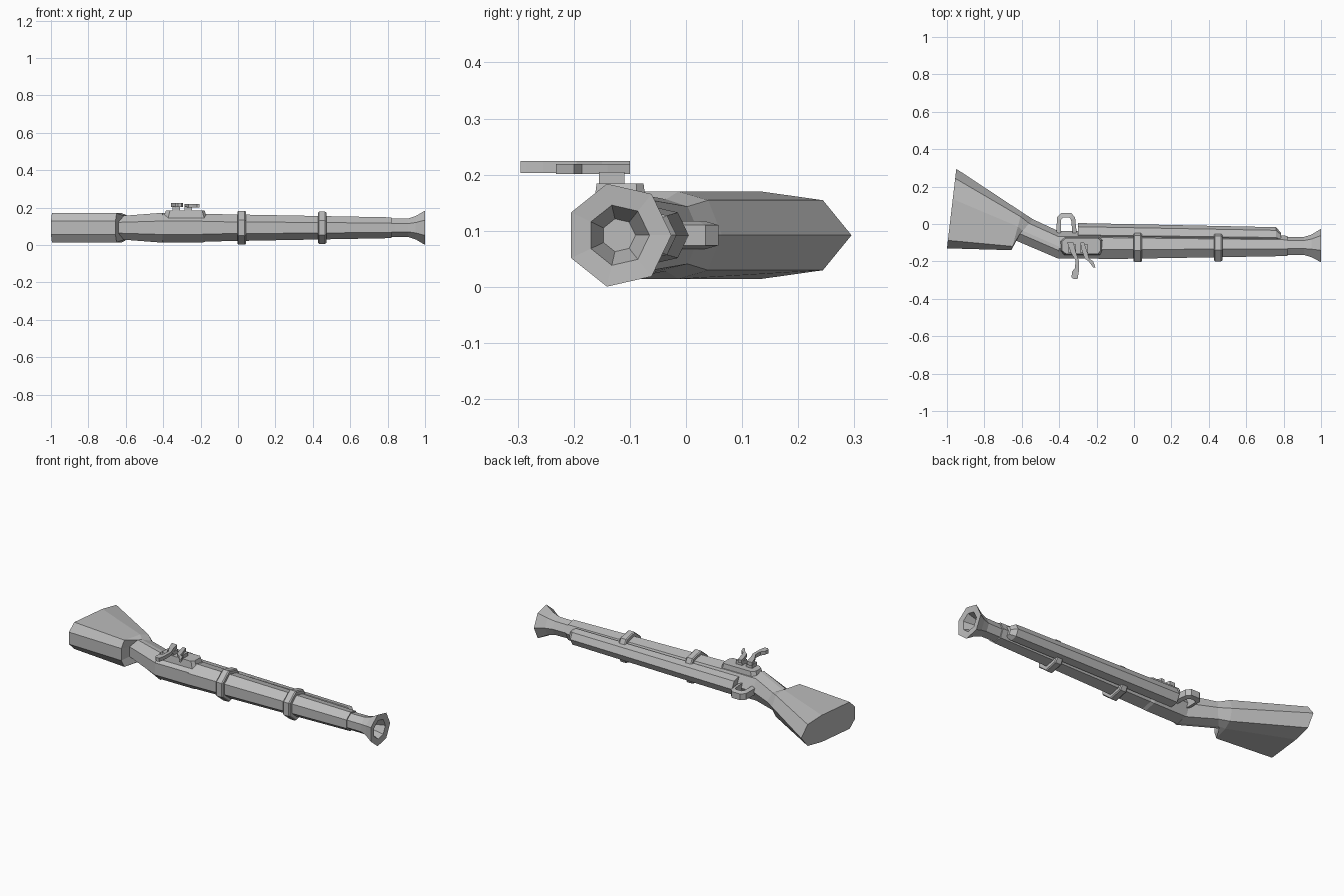
import bpy, bmesh
from math import sin, cos, tau
from mathutils import Vector

cube = bpy.data.objects.get("Cube")
if cube:
    bpy.data.objects.remove(cube, do_unlink=True)

grey = bpy.data.materials.new("plain grey")
grey.use_nodes = True
shade = (0.5, 0.5, 0.5, 1)
grey.diffuse_color = shade
grey.node_tree.nodes["Principled BSDF"].inputs["Base Color"].default_value = shade

AXIS_Y, AXIS_Z = -0.12, 0.092


def finish(name, bm):
    bmesh.ops.recalc_face_normals(bm, faces=bm.faces)
    mesh = bpy.data.meshes.new(name)
    bm.to_mesh(mesh)
    bm.free()
    mesh.materials.append(grey)
    obj = bpy.data.objects.new(name, mesh)
    bpy.context.collection.objects.link(obj)
    return obj


def loft(name, rings):
    """Skin a list of equal rings and cap both ends."""
    bm = bmesh.new()
    rows = [[bm.verts.new(p) for p in ring] for ring in rings]
    n = len(rows[0])
    for a, b in zip(rows, rows[1:]):
        for i in range(n):
            j = (i + 1) % n
            bm.faces.new((a[i], a[j], b[j], b[i]))
    bm.faces.new(rows[0])
    bm.faces.new(rows[-1])
    return finish(name, bm)


def hept(x, r, cy=AXIS_Y, tall=1.0):
    """Seven-sided ring around the length axis, one corner toward +y."""
    return [Vector((x, cy + r * cos(tau * i / 7), AXIS_Z + tall * r * sin(tau * i / 7)))
            for i in range(7)]


def stock_ring(low, high, half, shape):
    """Ring from the comb point to the belly point, mirrored in z."""
    low, high = Vector(low), Vector(high)
    side = [(*low.lerp(high, t), h * half) for t, h in shape]
    top = [Vector((x, y, AXIS_Z + h)) for x, y, h in side]
    bottom = [Vector((x, y, AXIS_Z - h)) for x, y, h in reversed(side[:-1])]
    return top + bottom


def plate(name, outline, z0, z1, inset=1.0):
    """Extrude an xy outline in z, optionally tapering the top."""
    pts = [Vector((x, y, 0)) for x, y in outline]
    mid = sum(pts, Vector()) / len(pts)
    up = Vector((0, 0, 1))
    return loft(name, [[p + up * z0 for p in pts],
                       [mid + (p - mid) * inset + up * z1 for p in pts]])


# Butt, comb step and wrist
BUTT = [(0, 0.45), (0.1, 1), (0.62, 1), (0.88, 0.8), (1, 0)]
WRIST = [(0, 0.45), (0.3, 1), (0.45, 1), (0.8, 0.8), (1, 0)]
loft("stock", [
    stock_ring((-1, -0.13), (-0.95, 0.295), 0.078, BUTT),
    stock_ring((-0.655, -0.14), (-0.6, 0.064), 0.078, BUTT),
    stock_ring((-0.64, -0.085), (-0.54, 0.025), 0.064, WRIST),
    stock_ring((-0.405, -0.185), (-0.395, -0.042), 0.08, WRIST)])

# Receiver and tapered barrel
loft("receiver", [hept(-0.405, 0.077, -0.115, 1.06), hept(-0.19, 0.077, -0.115, 1.06),
                  hept(-0.165, 0.073)])
loft("barrel_jacket", [hept(-0.19, 0.076), hept(0.82, 0.057)])

# Flared muzzle with an open bore
loft("muzzle", [hept(x, r) for x, r in
                [(0.78, 0.05), (0.84, 0.05), (0.91, 0.051), (0.95, 0.064), (1, 0.094),
                 (0.997, 0.055), (0.93, 0.03)]])

# Fore stock running under the barrel
loft("fore_stock", [hept(-0.3, 0.052, -0.047), hept(0.758, 0.045, -0.062),
                    hept(0.785, 0.03, -0.075)])

# Bands around the barrel
for name, x, r in [("rear_band", 0.02, 0.093), ("front_band", 0.45, 0.088)]:
    loft(name, [hept(x + dx, r - dr) for dx, dr in
                [(-0.022, 0.025), (-0.022, 0.005), (-0.016, 0),
                 (0.016, 0), (0.022, 0.005), (0.022, 0.025)]])

# Trigger guard: flat strap bent into an arch
outer = [(-0.415, -0.06), (-0.412, 0.035), (-0.39, 0.058),
         (-0.335, 0.058), (-0.315, 0.035), (-0.305, -0.06)]
inner = [(-0.392, -0.06), (-0.39, 0.022), (-0.38, 0.034),
         (-0.345, 0.034), (-0.336, 0.022), (-0.328, -0.06)]
loft("trigger_guard", [
    [Vector((*o, AXIS_Z - 0.018)), Vector((*o, AXIS_Z + 0.018)),
     Vector((*i, AXIS_Z + 0.025)), Vector((*i, AXIS_Z - 0.025))]
    for o, i in zip(outer, inner)])

# Lock plate with clipped corners
plate("lock_plate", [(-0.4, -0.145), (-0.375, -0.165), (-0.18, -0.165), (-0.165, -0.145),
                     (-0.165, -0.085), (-0.18, -0.07), (-0.375, -0.07), (-0.4, -0.09)],
      0.14, 0.184, 0.88)

# Cock and frizzen standing on small pivots
for name, x in [("cock_pivot", -0.33), ("frizzen_pivot", -0.265)]:
    plate(name, [(x - 0.02, -0.155), (x + 0.02, -0.155),
                 (x + 0.02, -0.11), (x - 0.02, -0.11)], 0.175, 0.205)


def arm(name, path, z0, z1):
    """Flat lever: path entries are x, y and half width."""
    left = [(x - w, y) for x, y, w in path]
    right = [(x + w, y) for x, y, w in reversed(path)]
    return plate(name, left + right, z0, z1)


arm("cock", [(-0.34, -0.1, 0.017), (-0.325, -0.15, 0.014), (-0.304, -0.195, 0.009),
             (-0.305, -0.235, 0.01), (-0.313, -0.255, 0.018), (-0.317, -0.285, 0.017),
             (-0.312, -0.295, 0.01)], 0.203, 0.224)
arm("frizzen", [(-0.277, -0.1, 0.01), (-0.266, -0.14, 0.013), (-0.252, -0.185, 0.012),
                (-0.23, -0.2, 0.012), (-0.212, -0.232, 0.006)], 0.201, 0.219)
